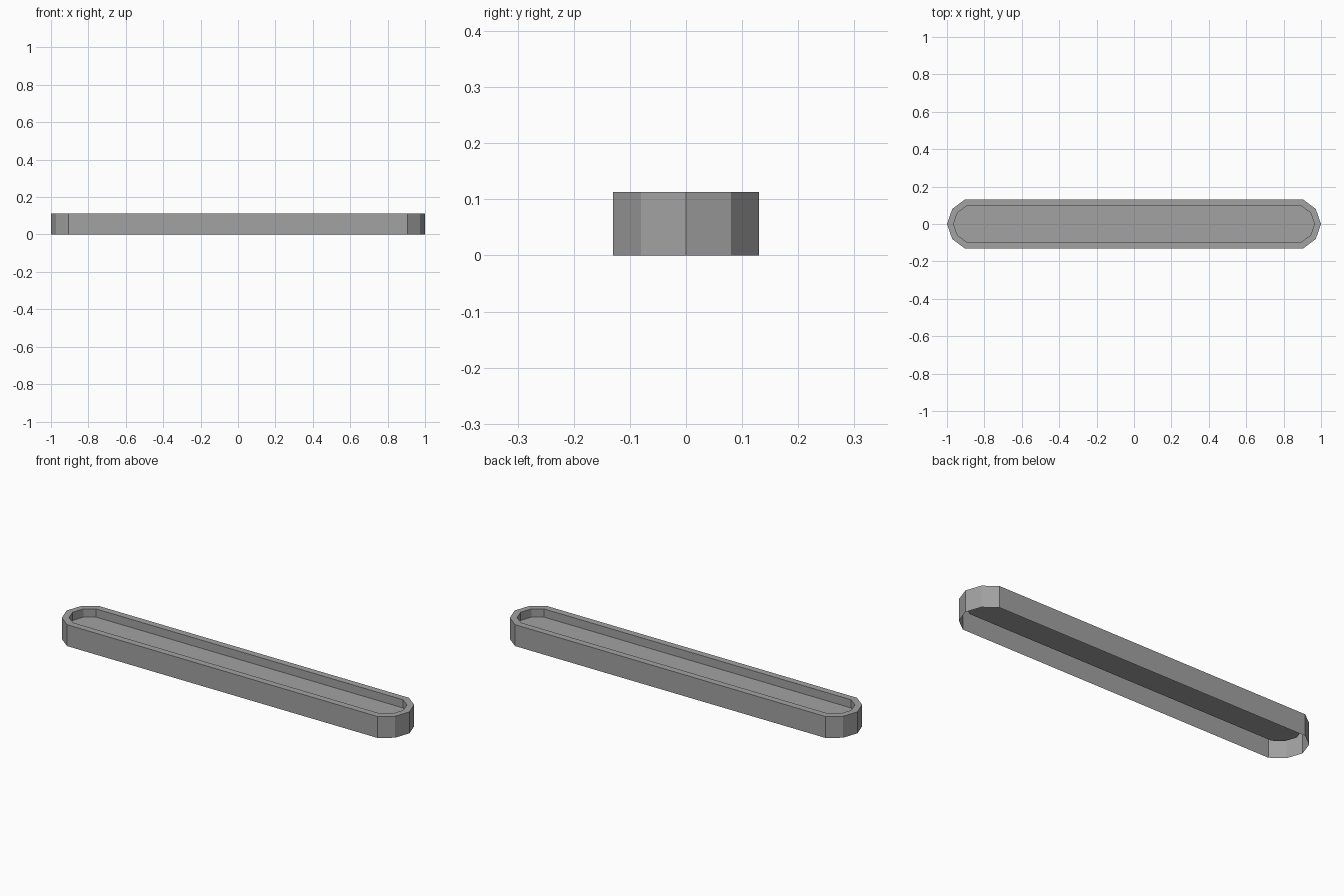
import bpy, bmesh

if "Cube" in bpy.data.objects:
    bpy.data.objects.remove(bpy.data.objects["Cube"], do_unlink=True)

HEIGHT = 0.113
FLOOR = 0.07

# Flat grey finish
grey = bpy.data.materials.new("mid grey")
grey.use_nodes = True
colour = (0.36, 0.36, 0.36, 1)
grey.diffuse_color = colour
grey.node_tree.nodes["Principled BSDF"].inputs["Base Color"].default_value = colour


def outline(quarter):
    """Mirror a quarter outline, from the end tip to the long side, into a loop."""
    half = quarter + [(-x, y) for x, y in reversed(quarter)]
    return half + [(-x, -y) for x, y in half[1:-1]] + []


def full_loop(quarter):
    """Closed counter-clockwise loop with one vertex at each end tip."""
    half = quarter + [(-x, y) for x, y in reversed(quarter)]
    return half + [(x, -y) for x, y in reversed(half[1:-1])]


outer = full_loop([(1.0, 0.0), (0.972, 0.08), (0.906, 0.13)])
inner = full_loop([(0.965, 0.0), (0.944, 0.06), (0.896, 0.095)])

# Tray: outer wall, rim, inner wall and raised floor, open underneath
bm = bmesh.new()
rings = [[bm.verts.new((x, y, z)) for x, y in loop]
         for loop, z in ((outer, 0), (outer, HEIGHT), (inner, HEIGHT), (inner, FLOOR))]
for low, high in zip(rings, rings[1:]):
    for i in range(len(low)):
        j = (i + 1) % len(low)
        bm.faces.new((low[i], low[j], high[j], high[i]))
bm.faces.new(rings[-1])

mesh = bpy.data.meshes.new("long_tray")
bm.to_mesh(mesh)
bm.free()
mesh.materials.append(grey)
tray = bpy.data.objects.new("long_tray", mesh)
bpy.context.collection.objects.link(tray)
